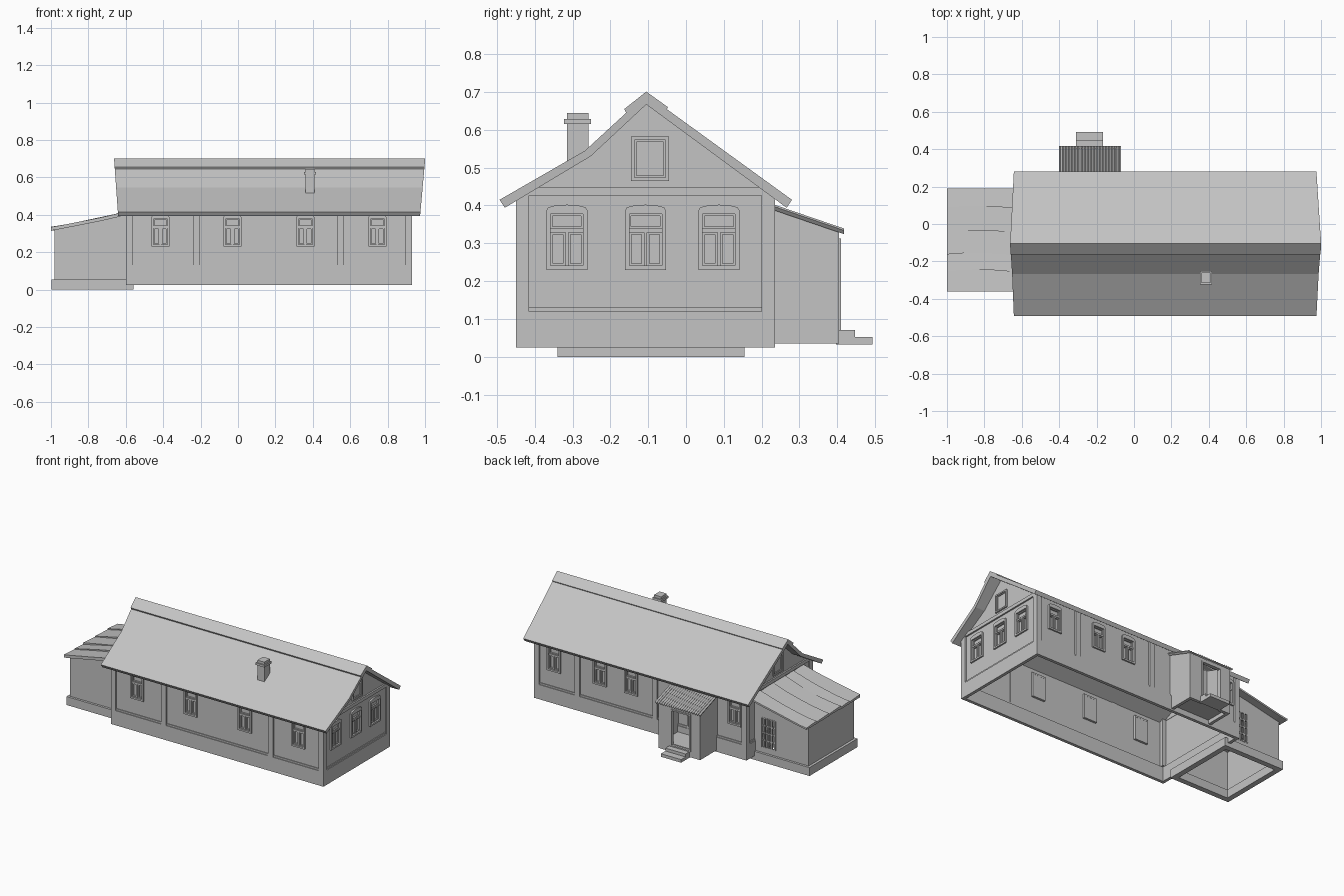
import bpy, bmesh, math, random
from mathutils import Matrix, Vector

if "Cube" in bpy.data.objects:
    bpy.data.objects.remove(bpy.data.objects["Cube"])

random.seed(4)
I = Matrix.Identity(4)
mat = bpy.data.materials.new("plain_grey")
mat.diffuse_color = (0.55, 0.55, 0.55, 1)
mat.use_nodes = True
mat.node_tree.nodes["Principled BSDF"].inputs["Base Color"].default_value = mat.diffuse_color


def finish(bm, name):
    bmesh.ops.remove_doubles(bm, verts=bm.verts, dist=1e-5)
    bmesh.ops.recalc_face_normals(bm, faces=bm.faces)
    me = bpy.data.meshes.new(name)
    bm.to_mesh(me)
    bm.free()
    me.materials.append(mat)
    ob = bpy.data.objects.new(name, me)
    bpy.context.collection.objects.link(ob)
    return ob


def loft(bm, rings, M=I):
    """Closed solid through a list of equal-length rings of points."""
    vs = [[bm.verts.new(M @ Vector(p)) for p in r] for r in rings]
    n = len(vs[0])
    for a, b in zip(vs, vs[1:]):
        for i in range(n):
            bm.faces.new((a[i], a[(i + 1) % n], b[(i + 1) % n], b[i]))
    bm.faces.new(vs[0][::-1])
    bm.faces.new(vs[-1])


def box(bm, x0, x1, y0, y1, z0, z1, M=I):
    loft(bm, [[(x0, y0, z), (x1, y0, z), (x1, y1, z), (x0, y1, z)] for z in (z0, z1)], M)


def ring(bm, x0, x1, y0, y1, z0, z1, t):
    """Hollow rectangular band, open below."""
    box(bm, x0, x1, y0, y0 + t, z0, z1)
    box(bm, x0, x1, y1 - t, y1, z0, z1)
    box(bm, x0, x0 + t, y0 + t, y1 - t, z0, z1)
    box(bm, x1 - t, x1, y0 + t, y1 - t, z0, z1)


def wall(bm, M, u0, u1, z0, z1, holes=(), top=None):
    """Sheet wall in the local xz plane with rectangular holes."""
    us = sorted({u0, u1, *(h[0] for h in holes), *(h[1] for h in holes)})
    zs = sorted({z0, z1, *(h[2] for h in holes), *(h[3] for h in holes)})
    for a, b in zip(us, us[1:]):
        for c, d in zip(zs, zs[1:]):
            u, z = (a + b) / 2, (c + d) / 2
            if any(h[0] < u < h[1] and h[2] < z < h[3] for h in holes):
                continue
            ta, tb = (top(a), top(b)) if top and d == z1 else (d, d)
            bm.faces.new([bm.verts.new(M @ Vector(p)) for p in
                          ((a, 0, c), (b, 0, c), (b, 0, tb), (a, 0, ta))])


def frame(bm, M, x0, x1, z0, z1, t, y0, y1):
    box(bm, x0, x0 + t, y0, y1, z0, z1, M)
    box(bm, x1 - t, x1, y0, y1, z0, z1, M)
    box(bm, x0 + t, x1 - t, y0, y1, z0, z0 + t, M)
    box(bm, x0 + t, x1 - t, y0, y1, z1 - t, z1, M)


def window(bm, M, u, w):
    """Arched casing, transom light, two sashes and recessed glass."""
    M = M @ Matrix.Translation((u, 0, 0))
    h = w / 2
    frame(bm, M, -h, h, 0.23, 0.388, 0.011, -0.01, 0.014)
    arch = [(h * math.cos(math.pi * i / 8), 0.386 + 0.016 * math.sin(math.pi * i / 8) ** 0.7 if 0 < i < 8 else 0.386)
            for i in range(9)]
    loft(bm, [[(x, y, z) for x, z in arch] for y in (-0.01, 0.004)], M)
    k = h - 0.011
    box(bm, -k, k, -0.004, 0.012, 0.329, 0.339, M)
    box(bm, -0.004, 0.004, -0.004, 0.012, 0.241, 0.329, M)
    frame(bm, M, -k, k, 0.339, 0.377, 0.005, 0.001, 0.012)
    for x0, x1 in ((-k, -0.004), (0.004, k)):
        frame(bm, M, x0, x1, 0.241, 0.329, 0.006, 0.001, 0.012)
    box(bm, -k, k, 0.01, 0.013, 0.24, 0.378, M)


def side(x, y, deg):
    return Matrix.Translation((x, y, 0)) @ Matrix.Rotation(math.radians(deg), 4, 'Z')


FRONT, RIGHT = side(0, -0.44, 0), side(0.92, 0, 90)
BACK, LEFT = side(0, 0.225, 180), side(-0.59, 0, -90)
front_u = [-0.415, -0.03, 0.36, 0.745]
back_u = [-0.79, -0.46, -0.235, 0.51]
right_u = [-0.315, -0.107, 0.087]


def holes(us, w):
    return [(u - w / 2 + 0.003, u + w / 2 - 0.003, 0.235, 0.385) for u in us]


# House walls with window and door openings
bm = bmesh.new()
wall(bm, FRONT, -0.59, 0.92, 0.1, 0.425, holes(front_u, 0.096))
wall(bm, BACK, -0.92, 0.59, 0.1, 0.425, holes(back_u, 0.096) + [(0.18, 0.31, 0.12, 0.34)])
wall(bm, RIGHT, -0.44, 0.225, 0.1, 0.425, holes(right_u, 0.108))
wall(bm, LEFT, -0.225, 0.44, 0.1, 0.425)
gable = [(-0.44, 0.425), (0.225, 0.425), (-0.105, 0.672), (-0.255, 0.534)]
for x in (0.92, -0.59):
    bm.faces.new([bm.verts.new((x, y, z)) for y, z in gable])
finish(bm, "house_walls")

# Windows
bm = bmesh.new()
for M, us, w in ((FRONT, front_u, 0.096), (BACK, back_u, 0.096), (RIGHT, right_u, 0.108)):
    for u in us:
        window(bm, M, u, w)
finish(bm, "windows")

# Gable windows
bm = bmesh.new()
for M, s in ((RIGHT, 1), (LEFT, -1)):
    G = M @ Matrix.Translation((-0.095 * s, 0, 0))
    frame(bm, G, -0.05, 0.05, 0.465, 0.582, 0.009, -0.01, 0.002)
    frame(bm, G, -0.041, 0.041, 0.474, 0.573, 0.005, -0.005, 0.002)
finish(bm, "gable_windows")

# Plinth and skirting
bm = bmesh.new()
ring(bm, -0.6, 0.93, -0.45, 0.235, 0.025, 0.12, 0.02)
finish(bm, "plinth")
bm = bmesh.new()
ring(bm, -0.595, 0.925, -0.445, 0.23, 0.12, 0.131, 0.008)
finish(bm, "skirting")

# Corner posts, pilasters and gable belts
bm = bmesh.new()
for x in (-0.6, 0.895):
    for y in (-0.45, 0.2):
        box(bm, x, x + 0.035, y, y + 0.035, 0.12, 0.43)
for M, us in ((FRONT, (-0.22, 0.55)), (BACK, (-0.62, -0.06))):
    for u in us:
        box(bm, u - 0.0175, u + 0.0175, -0.01, 0.002, 0.12, 0.425, M)
finish(bm, "pilasters")
bm = bmesh.new()
for x in (0.918, -0.6):
    box(bm, x, x + 0.012, -0.43, 0.215, 0.426, 0.448)
finish(bm, "gable_belts")


# Main roof: bent front slope, ends flaring towards the ridge
def roof_rings(section):
    return [[(x + f * (z - 0.41) / 0.28, y, z) for y, z in section]
            for x, f in ((-0.642, -0.02), (0.975, 0.025))]


bm = bmesh.new()
loft(bm, roof_rings([(-0.493, 0.415), (-0.267, 0.545), (-0.105, 0.694), (0.28, 0.415),
                     (0.266, 0.394), (-0.105, 0.667), (-0.252, 0.53), (-0.479, 0.394)]))
finish(bm, "main_roof")
bm = bmesh.new()
loft(bm, roof_rings([(-0.163, 0.655), (-0.105, 0.701), (-0.048, 0.66),
                     (-0.052, 0.65), (-0.105, 0.688), (-0.157, 0.643)]))
finish(bm, "ridge_cap")

# Chimney
bm = bmesh.new()
box(bm, 0.36, 0.41, -0.315, -0.258, 0.5, 0.645)
box(bm, 0.352, 0.417, -0.323, -0.251, 0.615, 0.629)
finish(bm, "chimney")


# Annex: base ring, walls, warped plank roof
def annex_z(x):
    return 0.328 + 0.085 * max(0, (x + 1) / 0.4) ** 1.2


bm = bmesh.new()
ring(bm, -0.997, -0.56, -0.34, 0.155, 0.0, 0.055, 0.035)
finish(bm, "annex_base")
bm = bmesh.new()
wall(bm, side(0, -0.325, 0), -0.98, -0.59, 0.04, 0.33, top=lambda u: annex_z(u) - 0.006)
wall(bm, side(0, 0.14, 180), 0.59, 0.98, 0.04, 0.33, [(0.64, 0.74, 0.09, 0.28)],
     top=lambda u: annex_z(-u) - 0.006)
wall(bm, side(-0.98, 0, -90), -0.14, 0.325, 0.04, 0.326)
finish(bm, "annex_walls")
bm = bmesh.new()
for i in range(5):
    x = -0.74 + 0.025 * i
    box(bm, x - 0.005, x + 0.005, 0.135, 0.143, 0.09, 0.28)
for i in range(5):
    z = 0.09 + 0.0475 * i
    box(bm, -0.74, -0.64, 0.134, 0.142, z - 0.004, z + 0.004)
finish(bm, "annex_lattice")
bm = bmesh.new()
edges = [-0.362, -0.25, -0.16, -0.04, 0.09, 0.19]
for k, (a, b) in enumerate(zip(edges, edges[1:])):
    ph, rings = random.uniform(0, 6), []
    for i in range(9):
        x = -1 + 0.41 * i / 8
        skew = 0.012 * math.sin(8 * x + 2)
        y0, y1 = (a if k == 0 else a + skew - 0.006), (b if k == 4 else b + skew)
        z = annex_z(x) + 0.002 * math.sin(14 * x + ph)
        rings.append([(x, y0, z - 0.012), (x, y1, z - 0.012), (x, y1, z - 0.001), (x, y0, z + 0.007)])
    loft(bm, rings)
finish(bm, "annex_roof")

# Porch walls with doorway, floor and steps
bm = bmesh.new()
for x in (-0.385, -0.105):
    loft(bm, [[(px, 0.225, 0.035), (px, 0.405, 0.035), (px, 0.405, 0.335), (px, 0.225, 0.395)]
              for px in (x, x + 0.02)])
box(bm, -0.385, -0.31, 0.385, 0.405, 0.035, 0.335)
box(bm, -0.18, -0.085, 0.385, 0.405, 0.035, 0.335)
box(bm, -0.31, -0.18, 0.385, 0.405, 0.305, 0.335)
finish(bm, "porch_walls")
bm = bmesh.new()
frame(bm, BACK, 0.17, 0.32, 0.11, 0.35, 0.01, -0.008, 0.01)
frame(bm, side(0, 0.405, 180), 0.172, 0.318, 0.07, 0.313, 0.009, -0.005, 0.01)
finish(bm, "door_frames")
bm = bmesh.new()
box(bm, -0.365, -0.105, 0.225, 0.39, 0.06, 0.08)
finish(bm, "porch_floor")
bm = bmesh.new()
box(bm, -0.31, -0.165, 0.396, 0.493, 0.032, 0.052)
box(bm, -0.31, -0.165, 0.396, 0.447, 0.052, 0.071)
finish(bm, "porch_steps")

# Corrugated porch roof
bm = bmesh.new()
rings = []
for y, z in ((0.225, 0.4), (0.418, 0.334)):
    wave = [(-0.4 + 0.33 * i / 80, y, z + 0.005 * math.cos(math.pi * i / 2)) for i in range(81)]
    rings.append(wave + [(p[0], y, p[2] - 0.005) for p in reversed(wave)])
loft(bm, rings)
finish(bm, "porch_roof")
